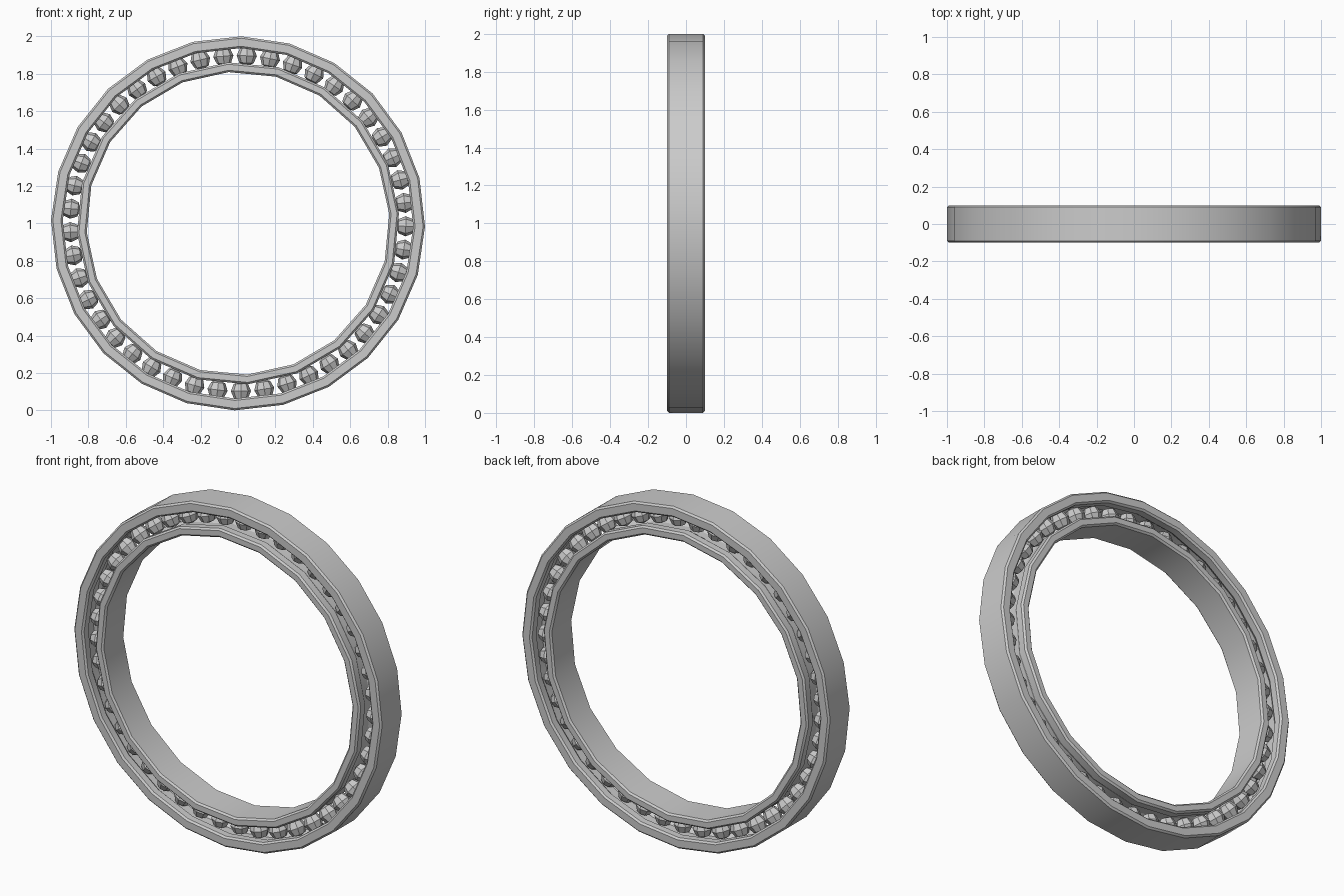
import bpy, bmesh
from math import cos, sin, pi, radians
from mathutils import Matrix, Vector

cube = bpy.data.objects.get("Cube")
if cube:
    bpy.data.objects.remove(cube, do_unlink=True)

CENTRE = Vector((0, 0, 1))

steel = bpy.data.materials.new("grey steel")
steel.use_nodes = True
grey = (0.6, 0.6, 0.6, 1)
steel.diffuse_color = grey
steel.node_tree.nodes["Principled BSDF"].inputs["Base Color"].default_value = grey


def finish(bm, name, angle):
    bmesh.ops.recalc_face_normals(bm, faces=bm.faces)
    mesh = bpy.data.meshes.new(name)
    bm.to_mesh(mesh)
    bm.free()
    mesh.materials.append(steel)
    obj = bpy.data.objects.new(name, mesh)
    bpy.context.collection.objects.link(obj)
    bpy.ops.object.select_all(action='DESELECT')
    obj.select_set(True)
    bpy.context.view_layer.objects.active = obj
    bpy.ops.object.shade_smooth_by_angle(angle=radians(angle))
    return obj


def ring(name, half_profile, sides, offset):
    """Turn a (radius, y) profile, mirrored front to back, about the y axis."""
    profile = half_profile + [(r, -y) for r, y in reversed(half_profile)]
    bm = bmesh.new()
    loops = []
    for i in range(sides):
        a = 2 * pi * i / sides + radians(offset)
        loops.append([bm.verts.new(CENTRE + Vector((r * cos(a), y, r * sin(a))))
                      for r, y in profile])
    n = len(profile)
    for i in range(sides):
        p, q = loops[i], loops[(i + 1) % sides]
        for j in range(n):
            k = (j + 1) % n
            bm.faces.new((p[j], p[k], q[k], q[j]))
    return finish(bm, name, 30)


# Outer and inner races: chamfered rims, with a groove facing the balls
ring("outer_race", [(1.0, -0.09), (0.99, -0.1), (0.947, -0.1), (0.937, -0.09),
                    (0.937, -0.05), (0.957, -0.025)][::-1], 24, -1)
ring("inner_race", [(0.81, -0.09), (0.82, -0.1), (0.852, -0.1), (0.862, -0.09),
                    (0.862, -0.05), (0.845, -0.025)][::-1], 20, 3.5)

# Low-poly balls, each with its poles along the radius
BALLS = 45
bm = bmesh.new()
for i in range(BALLS):
    a = 2 * pi * i / BALLS - radians(1)
    place = Matrix.Translation(CENTRE + Vector((cos(a), 0, sin(a))) * 0.897)
    turn = Matrix.Rotation(pi / 2 - a, 4, 'Y')
    bmesh.ops.create_uvsphere(bm, u_segments=8, v_segments=4, radius=0.054,
                              matrix=place @ turn)
finish(bm, "balls", 30)
